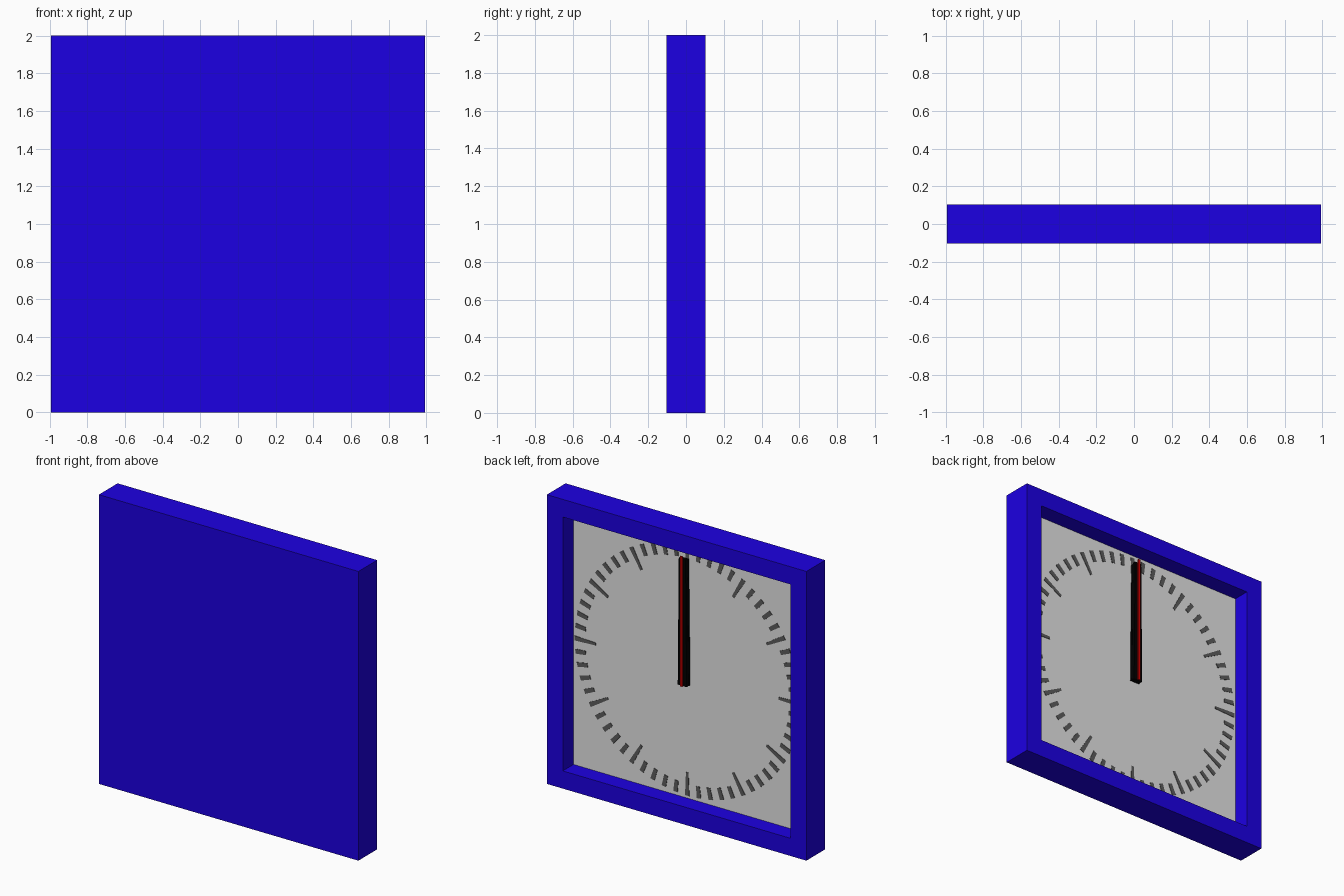
import bpy, bmesh, math
from mathutils import Matrix, Vector

if "Cube" in bpy.data.objects:
    bpy.data.objects.remove(bpy.data.objects["Cube"])


def material(name, rgb):
    m = bpy.data.materials.new(name)
    m.diffuse_color = (*rgb, 1)
    m.use_nodes = True
    m.node_tree.nodes["Principled BSDF"].inputs["Base Color"].default_value = m.diffuse_color
    return m


BLUE = material("blue", (0.012, 0.0, 0.76))
PALE = material("dial grey", (0.78, 0.78, 0.78))
DARK = material("tick grey", (0.11, 0.11, 0.11))
BLACK = material("black", (0.0, 0.0, 0.0))
RED = material("red", (0.7, 0.0, 0.0))

CENTRE = 1.0     # height of the dial centre
DIAL_Y = -0.015  # recessed dial surface, facing +y
FRAME = 0.122    # width of the frame border


def finish(name, bm, mats):
    bmesh.ops.recalc_face_normals(bm, faces=bm.faces)
    me = bpy.data.meshes.new(name)
    bm.to_mesh(me)
    bm.free()
    for m in mats:
        me.materials.append(m)
    ob = bpy.data.objects.new(name, me)
    bpy.context.collection.objects.link(ob)
    return ob


def add_bar(bm, r0, r1, w0, w1, y0, y1, angle=0.0):
    """Tapered radial bar between radii r0 and r1 around the dial centre."""
    rot = Matrix.Rotation(angle, 4, 'Y')
    move = Matrix.Translation((0, 0, CENTRE))
    outline = [(-w0, r0), (w0, r0), (w1, r1), (-w1, r1)]
    back, front = [[bm.verts.new(move @ rot @ Vector((x, y, z))) for x, z in outline]
                   for y in (y0, y1)]
    bm.faces.new(back)
    bm.faces.new(front[::-1])
    for i in range(4):
        j = (i + 1) % 4
        bm.faces.new((back[i], back[j], front[j], front[i]))


# Case: a shallow box, its rear face inset and sunk to form the dial
bm = bmesh.new()
bmesh.ops.create_cube(bm, size=1, matrix=Matrix.Translation((0, 0, CENTRE))
                      @ Matrix.Diagonal((1.986, 0.205, 2, 1)))
face = max(bm.faces, key=lambda f: f.calc_center_median().y)
bmesh.ops.inset_region(bm, faces=[face], thickness=FRAME, use_even_offset=True)
dial = bmesh.ops.extrude_discrete_faces(bm, faces=[face])["faces"][0]
for v in dial.verts:
    v.co.y = DIAL_Y
dial.material_index = 1
finish("case_and_dial", bm, [BLUE, PALE])

# Sixty ticks, every fifth one reaching further in with a narrower point
bm = bmesh.new()
for i in range(60):
    inner, w = (0.70, 0.009) if i % 5 == 0 else (0.78, 0.014)
    add_bar(bm, inner, 0.86, w, 0.016, DIAL_Y - 0.002, DIAL_Y + 0.003, math.tau * i / 60)
finish("dial_ticks", bm, [DARK])

# Hands, stacked outwards and all pointing to twelve
for name, mat, r0, r1, w0, w1, y0, y1 in (
        ("hour_hand", BLACK, -0.08, 0.79, 0.036, 0.026, 0.005, 0.02),
        ("minute_hand", BLACK, -0.08, 0.80, 0.034, 0.026, 0.02, 0.042),
        ("second_hand", RED, -0.08, 0.82, 0.009, 0.009, 0.046, 0.055)):
    bm = bmesh.new()
    add_bar(bm, r0, r1, w0, w1, y0, y1)
    finish(name, bm, [mat])
